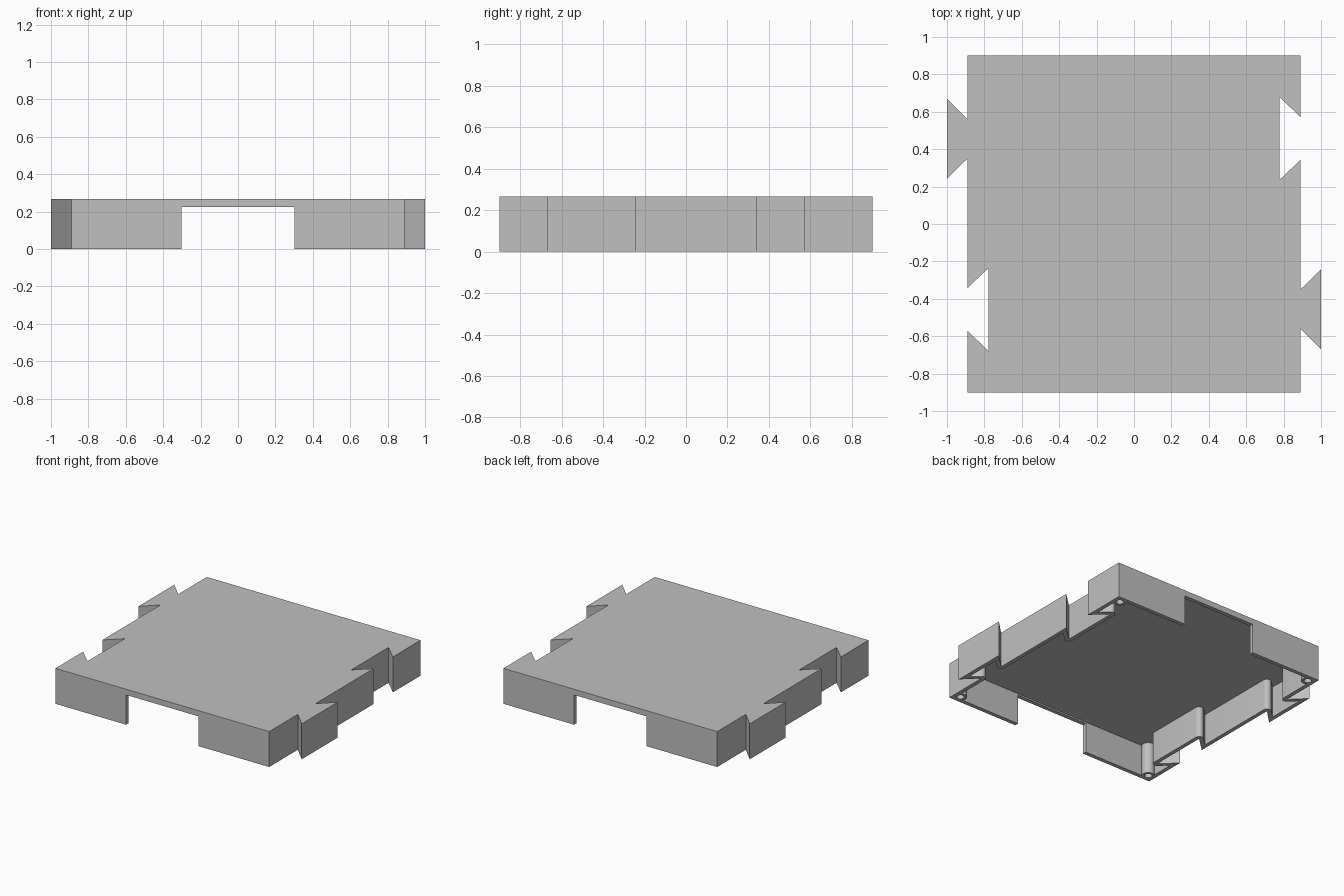
import bpy, bmesh, math
from mathutils import Vector, Matrix

HEIGHT, WALL = 0.267, 0.03
ROOF_UNDERSIDE, OPENING_TOP = 0.235, 0.224
HALF_X, HALF_Y = 0.89, 0.9

cube = bpy.data.objects.get("Cube")
if cube:
    bpy.data.objects.remove(cube, do_unlink=True)

grey = bpy.data.materials.new("plain grey")
grey.use_nodes = True
colour = (0.53, 0.53, 0.53, 1)
grey.diffuse_color = colour
grey.node_tree.nodes["Principled BSDF"].inputs["Base Color"].default_value = colour


def finish(bm, name):
    bmesh.ops.recalc_face_normals(bm, faces=bm.faces)
    mesh = bpy.data.meshes.new(name)
    bm.to_mesh(mesh)
    bm.free()
    mesh.materials.append(grey)
    obj = bpy.data.objects.new(name, mesh)
    bpy.context.collection.objects.link(obj)
    return obj


def prism(name, outline, low, high):
    bm = bmesh.new()
    face = bm.faces.new([bm.verts.new((p.x, p.y, low)) for p in outline])
    made = bmesh.ops.extrude_face_region(bm, geom=[face])["geom"]
    verts = [v for v in made if isinstance(v, bmesh.types.BMVert)]
    bmesh.ops.translate(bm, verts=verts, vec=(0, 0, high - low))
    return finish(bm, name)


def inset(outline, dist, steps=8):
    """Offset a counter-clockwise outline inwards, rounding its inward-pointing corners."""
    result = []
    for i, p in enumerate(outline):
        d0 = (p - outline[i - 1]).normalized()
        d1 = (outline[(i + 1) % len(outline)] - p).normalized()
        n0, n1 = Vector((-d0.y, d0.x)), Vector((-d1.y, d1.x))
        turn = math.atan2(d0.x * d1.y - d0.y * d1.x, d0.dot(d1))
        if turn > 0:
            result.append(p + (n0 + n1) * dist / (1 + n0.dot(n1)))
        else:
            for k in range(steps + 1):
                result.append(p + Matrix.Rotation(turn * k / steps, 2) @ n0 * dist)
    return result


def corner_cylinders(name, radius, low, high, edge_gap=0.054):
    bm = bmesh.new()
    for sx in (-1, 1):
        for sy in (-1, 1):
            place = Matrix.Translation((sx * (HALF_X - edge_gap),
                                        sy * (HALF_Y - edge_gap), (low + high) / 2))
            bmesh.ops.create_cone(bm, cap_ends=True, segments=32, radius1=radius,
                                  radius2=radius, depth=high - low, matrix=place)
    return finish(bm, name)


# Outline: dovetail tab and socket on one side, turned half round for the other
side = [Vector(p) for p in (
    (HALF_X, -HALF_Y), (HALF_X, -0.56), (1, -0.67), (1, -0.243), (HALF_X, -0.35),
    (HALF_X, 0.342), (0.777, 0.235), (0.777, 0.68), (HALF_X, 0.572), (HALF_X, HALF_Y))]
outline = side + [-p for p in side]

tile = prism("dovetail_tile", outline, 0, HEIGHT)

# Cutters and posts
cavity = prism("cavity_cutter", inset(outline, WALL), -0.1, ROOF_UNDERSIDE)
gap = [Vector(p) for p in ((-0.302, -1.2), (0.302, -1.2), (0.302, 1.2), (-0.302, 1.2))]
opening = prism("opening_cutter", gap, -0.1, OPENING_TOP)
posts = corner_cylinders("corner_posts", 0.045, 0, ROOF_UNDERSIDE + 0.01)
holes = corner_cylinders("screw_hole_cutter", 0.026, -0.1, ROOF_UNDERSIDE - 0.01)

for helper, action in ((cavity, "DIFFERENCE"), (opening, "DIFFERENCE"),
                       (posts, "UNION"), (holes, "DIFFERENCE")):
    helper.hide_render = True
    mod = tile.modifiers.new(helper.name, "BOOLEAN")
    mod.operation, mod.solver, mod.object = action, "EXACT", helper

# Bake the cuts and drop the helpers
bpy.context.view_layer.update()
evaluated = tile.evaluated_get(bpy.context.evaluated_depsgraph_get())
baked = bpy.data.meshes.new_from_object(evaluated)
tile.modifiers.clear()
tile.data = baked
for helper in (cavity, opening, posts, holes):
    bpy.data.objects.remove(helper, do_unlink=True)

bpy.ops.object.select_all(action="DESELECT")
tile.select_set(True)
bpy.context.view_layer.objects.active = tile
bpy.ops.object.shade_smooth_by_angle(angle=math.radians(30))
